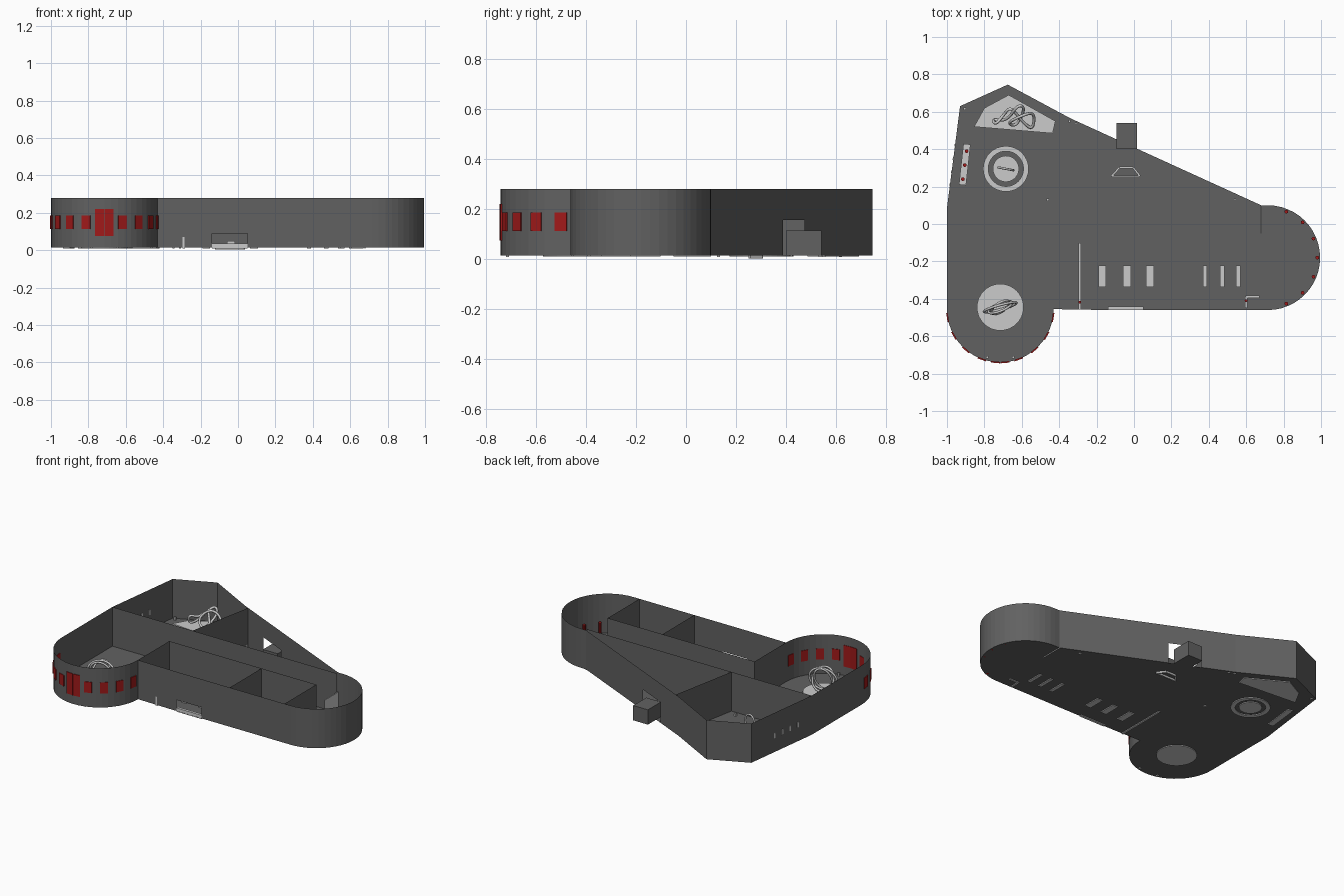
import bpy, bmesh, math
from mathutils import Vector

if "Cube" in bpy.data.objects:
    bpy.data.objects.remove(bpy.data.objects["Cube"])

def material(name, rgb):
    m = bpy.data.materials.new(name)
    m.diffuse_color = (*rgb, 1)
    m.use_nodes = True
    m.node_tree.nodes["Principled BSDF"].inputs["Base Color"].default_value = m.diffuse_color
    return m

DARK = material("dark_grey", (0.12, 0.12, 0.12))
RED = material("red", (0.35, 0.01, 0.01))
LOW, TOP = 0.015, 0.28

def finish(bm, name, mat=None):
    me = bpy.data.meshes.new(name)
    bm.to_mesh(me)
    bm.free()
    ob = bpy.data.objects.new(name, me)
    bpy.context.collection.objects.link(ob)
    if mat:
        me.materials.append(mat)
    return ob

def walls(name, segments):
    """Thin upright sheets; each segment is (p, q, z0, z1)."""
    bm = bmesh.new()
    for p, q, z0, z1 in segments:
        bm.faces.new([bm.verts.new(c) for c in
                      ((*p, z0), (*q, z0), (*q, z1), (*p, z1))])
    bmesh.ops.remove_doubles(bm, verts=bm.verts, dist=1e-4)
    return finish(bm, name, DARK)

def prism(name, pts, z0, z1, mat=None):
    bm = bmesh.new()
    f = bm.faces.new([bm.verts.new((*p, z0)) for p in pts])
    r = bmesh.ops.extrude_face_region(bm, geom=[f])
    bmesh.ops.translate(bm, vec=(0, 0, z1 - z0),
                        verts=[v for v in r["geom"] if isinstance(v, bmesh.types.BMVert)])
    bmesh.ops.recalc_face_normals(bm, faces=bm.faces)
    return finish(bm, name, mat)

def box(name, x, y, w, d, z0, z1, mat=None, turn=0):
    c, s = math.cos(turn), math.sin(turn)
    pts = [(x + c * u - s * v, y + s * u + c * v) for u, v in
           ((-w/2, -d/2), (w/2, -d/2), (w/2, d/2), (-w/2, d/2))]
    return prism(name, pts, z0, z1, mat)

def arc(cx, cy, r, a0, a1, n):
    return [(cx + r * math.cos(math.radians(a0 + (a1 - a0) * i / n)),
             cy + r * math.sin(math.radians(a0 + (a1 - a0) * i / n))) for i in range(n + 1)]

def disc(name, x, y, r, z0, z1, mat=None, n=32):
    return prism(name, arc(x, y, r, 0, 360, n)[:-1], z0, z1, mat)

def tube(name, pts, radius, cyclic=True):
    cu = bpy.data.curves.new(name, 'CURVE')
    cu.dimensions = '3D'
    cu.bevel_depth = radius
    cu.bevel_resolution = 2
    sp = cu.splines.new('NURBS')
    sp.points.add(len(pts) - 1)
    for p, c in zip(sp.points, pts):
        p.co = (*c, 1)
    sp.order_u = 3
    sp.use_cyclic_u = cyclic
    sp.use_endpoint_u = not cyclic
    sp.resolution_u = 6
    ob = bpy.data.objects.new(name, cu)
    bpy.context.collection.objects.link(ob)

# Building outline, with doorway points on the front and back edges
right_arc = arc(0.715, -0.18, 0.28, 90, -90, 24)
left_arc = arc(-0.715, -0.455, 0.285, 0, -180, 24)
start, end = Vector((-0.34, 0.565)), Vector((0.68, 0.10))
along = lambda x: tuple(start.lerp(end, (x + 0.34) / 1.02))
back_door = [along(-0.14), along(0.05)]
front_door = [(0.05, -0.46), (-0.14, -0.46)]
outline = ([(-1, 0.085), (-0.93, 0.63), (-0.675, 0.745), tuple(start)] + back_door
           + [tuple(end)] + right_arc + front_door + left_arc)

# Floor sheet and outer walls
bm = bmesh.new()
bm.faces.new([bm.verts.new((*p, LOW)) for p in reversed(outline)])
finish(bm, "floor", DARK)
segs = []
for p, q in zip(outline, outline[1:] + outline[:1]):
    z0 = 0.155 if [p, q] == back_door else 0.09 if [p, q] == front_door else LOW
    segs.append((p, q, z0, TOP))
walls("outer_wall", segs)

# Room partitions
walls("partition_walls", [(p, q, LOW, TOP) for p, q in (
    ((-1, 0.085), (0.68, 0.085)), ((-0.31, 0.55), (-0.40, 0.085)),
    ((-0.43, -0.12), (0.67, -0.12)), ((-0.43, -0.46), (-0.43, -0.12)),
    ((0.26, -0.46), (0.26, -0.12)), ((0.67, -0.46), (0.67, -0.12)))])
box("corridor_door", 0.68, 0.025, 0.006, 0.15, 0.01, 0.15)

# Back porch and front step
box("back_porch", -0.038, 0.47, 0.11, 0.14, LOW, 0.115, DARK)
box("front_step", -0.045, -0.45, 0.19, 0.018, 0.01, 0.035)

# Red windows around the left round room
for i, a in enumerate((-81, -60, -40, -20, -5, 5, 20, 40, 60, 81)):
    t = math.radians(a)
    tall = abs(a) == 5
    box(f"window_{i}", -0.715 + 0.285 * math.sin(t), -0.455 - 0.285 * math.cos(t),
        0.048, 0.008, 0.075 if tall else 0.112, 0.22 if tall else 0.185, RED, t)

# Red posts in the right round room and on the bench
for i, (x, y) in enumerate(arc(0.715, -0.18, 0.265, 68, -68, 6)):
    disc(f"red_post_{i}", x, y, 0.01, LOW, 0.095, RED, 10)
box("bench", -0.905, 0.318, 0.038, 0.22, 0.01, 0.05, turn=-0.11)
for i in range(3):
    disc(f"bench_marker_{i}", -0.895 - 0.01 * i, 0.39 - 0.075 * i, 0.01, 0.05, 0.06, RED, 10)

# Light slots in the left wall
for i in range(4):
    y = 0.42 - 0.07 * i
    box(f"wall_slot_{i}", -1 + 0.07 * (y - 0.085) / 0.545, y, 0.006, 0.014, 0.11, 0.145, turn=-0.127)

# Tables in the front rooms
for i, x in enumerate((-0.17, -0.038, 0.086)):
    box(f"wide_table_{i}", x, -0.28, 0.042, 0.115, 0.01, 0.05)
for i, x in enumerate((0.38, 0.472, 0.557)):
    box(f"narrow_table_{i}", x, -0.28, 0.023, 0.115, 0.01, 0.05)
box("long_counter", -0.29, -0.28, 0.015, 0.355, 0.01, 0.07)
disc("counter_marker", -0.29, -0.418, 0.008, 0.07, 0.08, RED, 10)
box("corner_desk", 0.633, -0.388, 0.075, 0.014, 0.01, 0.06)
box("corner_desk_side", 0.6, -0.42, 0.014, 0.06, 0.01, 0.06)
disc("desk_marker", 0.6, -0.41, 0.008, 0.06, 0.07, RED, 10)

# Trapezoid counter frame
frame = [(-0.12, 0.255), (0.033, 0.255), (-0.005, 0.302), (-0.078, 0.302)]
for i, (p, q) in enumerate(zip(frame, frame[1:] + frame[:1])):
    dx, dy = q[0] - p[0], q[1] - p[1]
    box(f"frame_counter_{i}", (p[0] + q[0]) / 2, (p[1] + q[1]) / 2,
        math.hypot(dx, dy), 0.01, 0.003, 0.06, turn=math.atan2(dy, dx))

# Small lamps
for i, (x, y) in enumerate(((-0.46, 0.13), (0.54, 0.13), (-0.345, 0.55), (-0.31, 0.535),
                            (-0.905, 0.617), (-0.785, -0.712), (-0.645, -0.712))):
    box(f"lamp_{i}", x, y, 0.013, 0.013, 0.008, 0.035)

# Round plinth with looping sculpture
disc("round_plinth", -0.715, -0.445, 0.125, 0.01, 0.03)
for k, (w, lean) in enumerate(((0.09, 0.02), (0.065, -0.015), (0.05, 0.035))):
    tube(f"loop_sculpture_{k}", [
        (-0.715 + w * math.cos(a), -0.445 + 0.025 * math.cos(a + 0.3) + lean * math.sin(a),
         0.115 + 0.08 * math.sin(a)) for a in (i * math.pi / 6 for i in range(12))], 0.007)

# Ringed plinth with an upright hoop
ring = disc("plinth_ring", -0.685, 0.295, 0.122, 0.01, 0.03)
hole = disc("ring_cutter", -0.685, 0.295, 0.094, 0.0, 0.05)
hole.hide_render = True
hole.hide_viewport = True
cut = ring.modifiers.new("hole", 'BOOLEAN')
cut.object = hole
cut.solver = 'EXACT'
disc("hoop_plinth", -0.685, 0.295, 0.07, 0.01, 0.04)
tube("hoop", [(-0.685 + 0.042 * math.cos(a), 0.295 - 0.008 * math.cos(a), 0.095 + 0.055 * math.sin(a))
              for a in (i * math.pi / 6 for i in range(12))], 0.006)

# Angular plinth with a twisting tube sculpture
prism("angular_plinth", [(-0.855, 0.52), (-0.80, 0.62), (-0.67, 0.69), (-0.42, 0.55), (-0.435, 0.485)],
      0.01, 0.04)
tube("twisting_sculpture", [
    (-0.76, 0.56, 0.05), (-0.68, 0.55, 0.10), (-0.62, 0.64, 0.19), (-0.58, 0.62, 0.14),
    (-0.63, 0.52, 0.05), (-0.68, 0.54, 0.12), (-0.60, 0.58, 0.19), (-0.53, 0.60, 0.12),
    (-0.54, 0.50, 0.05), (-0.60, 0.55, 0.09), (-0.66, 0.63, 0.15), (-0.70, 0.58, 0.10),
    (-0.74, 0.53, 0.13)], 0.008)
